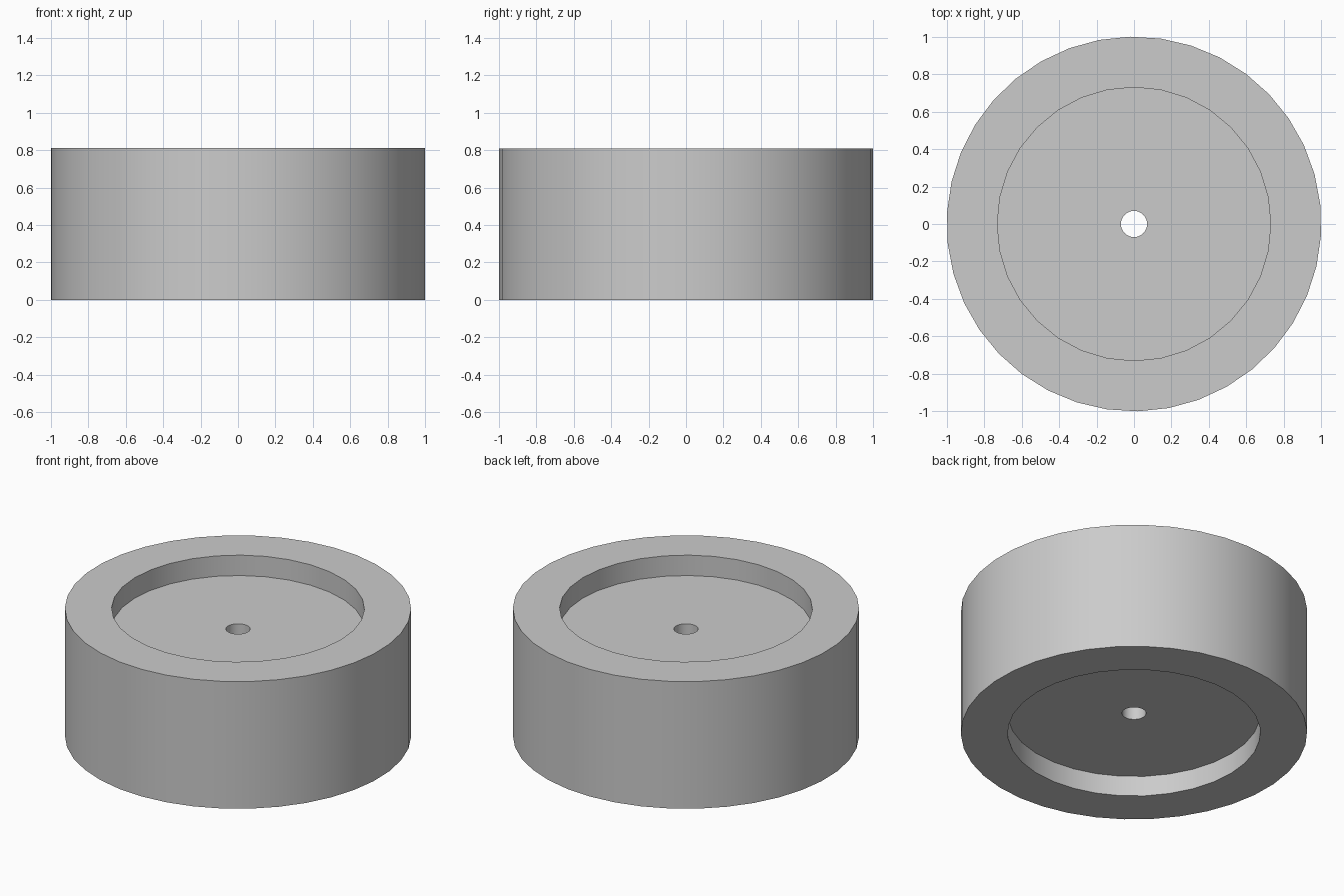
import bpy
import math

# Remove the default object
cube = bpy.data.objects.get("Cube")
if cube:
    bpy.data.objects.remove(cube, do_unlink=True)

HEIGHT = 0.81
RECESS = 0.13

# Single plain grey
grey = bpy.data.materials.new("light_grey")
grey.use_nodes = True
colour = (0.6, 0.6, 0.6, 1)
grey.diffuse_color = colour
grey.node_tree.nodes["Principled BSDF"].inputs["Base Color"].default_value = colour


def cylinder(name, sides, radius, low, high, turn=0):
    bpy.ops.mesh.primitive_cylinder_add(
        vertices=sides, radius=radius, depth=high - low,
        location=(0, 0, (low + high) / 2), rotation=(0, 0, math.radians(turn)))
    obj = bpy.context.object
    obj.name = name
    obj.data.materials.append(grey)
    return obj


# Cutters: a shallow recess on each face and the axle hole
cutters = [
    cylinder("top_recess", 32, 0.73, HEIGHT - RECESS, HEIGHT + 0.1),
    cylinder("bottom_recess", 32, 0.73, -0.1, RECESS),
    cylinder("axle_hole", 32, 0.07, -0.2, HEIGHT + 0.2),
]

# Wheel body, with the cutters subtracted
wheel = cylinder("wheel", 38, 1, 0, HEIGHT, 1.2)
for cutter in cutters:
    cut = wheel.modifiers.new(cutter.name, "BOOLEAN")
    cut.operation = "DIFFERENCE"
    cut.solver = "EXACT"
    cut.object = cutter
    bpy.ops.object.modifier_apply(modifier=cut.name)
    bpy.data.objects.remove(cutter, do_unlink=True)

# Smooth round walls, sharp rims
bpy.ops.object.shade_smooth_by_angle(angle=math.radians(30))
